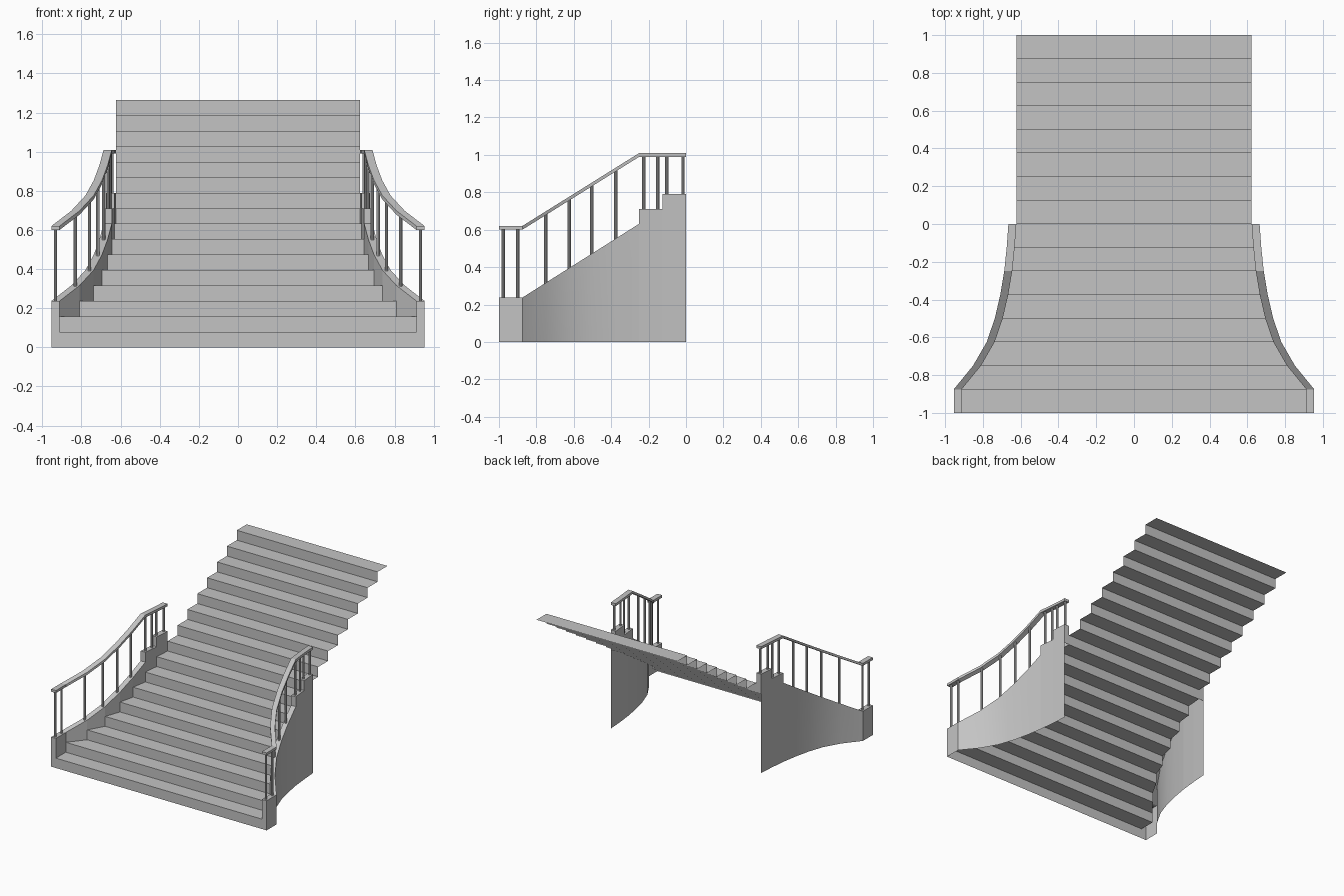
import bpy, bmesh, math
from mathutils import Vector

if "Cube" in bpy.data.objects:
    bpy.data.objects.remove(bpy.data.objects["Cube"])

RUN, RISE, STEPS = 0.125, 0.079, 16
WALL = 0.042          # balustrade thickness
CURB = 2 * RISE       # curb height above the treads
# half width of the flight at each riser, narrowing to a straight upper run
HALF = [0.912, 0.912, 0.81, 0.738, 0.695, 0.666, 0.645, 0.632, 0.623]

stone = bpy.data.materials.new("light_grey_stone")
stone.use_nodes = True
GREY = (0.55, 0.55, 0.55, 1)
stone.diffuse_color = GREY
stone.node_tree.nodes["Principled BSDF"].inputs["Base Color"].default_value = GREY


def half(i):
    return HALF[min(i, len(HALF) - 1)]


def y_at(i):
    return -1 + i * RUN


def lerp_half(y):
    t = (y + 1) / RUN
    i = min(int(t), len(HALF) - 2)
    return HALF[i] + (HALF[i + 1] - HALF[i]) * (t - i)


def slope(y, low, high):
    """Level, then a straight climb between the second and seventh riser, then level."""
    t = (y - y_at(1)) / (5 * RUN)
    return low + (high - low) * max(0, min(1, t))


def curb_ends(i):
    """Curb top height at both ends of segment i."""
    if i >= 6:
        z = (i + 1) * RISE + CURB
        return z, z
    return tuple(slope(y_at(k), RISE + CURB, 6 * RISE + CURB) for k in (i, i + 1))


def quad(bm, *points):
    bm.faces.new([bm.verts.new(p) for p in points])


def finish(bm, name, mirrored=False, smooth=True, recalc=True):
    bmesh.ops.remove_doubles(bm, verts=bm.verts, dist=0.0005)
    if recalc:
        bmesh.ops.recalc_face_normals(bm, faces=bm.faces)
    mesh = bpy.data.meshes.new(name)
    bm.to_mesh(mesh)
    bm.free()
    obj = bpy.data.objects.new(name, mesh)
    bpy.context.collection.objects.link(obj)
    mesh.materials.append(stone)
    if smooth:
        bpy.ops.object.select_all(action="DESELECT")
        obj.select_set(True)
        bpy.context.view_layer.objects.active = obj
        bpy.ops.object.shade_smooth_by_angle(angle=math.radians(30))
    if mirrored:
        obj.modifiers.new("Mirror", "MIRROR")
    return obj


# Flight of steps: a folded sheet of risers and treads
bm = bmesh.new()
for i in range(STEPS):
    a, b, y0, y1 = half(i), half(i + 1), y_at(i), y_at(i + 1)
    z0, z1 = i * RISE, (i + 1) * RISE
    quad(bm, (-a, y0, z0), (a, y0, z0), (a, y0, z1), (-a, y0, z1))
    quad(bm, (-a, y0, z1), (a, y0, z1), (b, y1, z1), (-b, y1, z1))
finish(bm, "steps", smooth=False, recalc=False)

# Curved side walls: outer sheet to the ground, inner sheet down to the treads
bm = bmesh.new()
last = len(HALF) - 1
for i in range(last):
    a, b, y0, y1 = half(i), half(i + 1), y_at(i), y_at(i + 1)
    t0, t1 = curb_ends(i)
    tread = (i + 1) * RISE
    quad(bm, (a + WALL, y0, 0), (b + WALL, y1, 0), (b + WALL, y1, t1), (a + WALL, y0, t0))
    quad(bm, (b, y1, tread), (a, y0, tread), (a, y0, t0), (b, y1, t1))
    quad(bm, (a, y0, t0), (a + WALL, y0, t0), (b + WALL, y1, t1), (b, y1, t1))
    # front of the wall, and the small rises near its top
    below = curb_ends(i - 1)[1] if i else 0
    if t0 - below > 0.01:
        quad(bm, (a, y0, below), (a + WALL, y0, below), (a + WALL, y0, t0), (a, y0, t0))
top = curb_ends(last - 1)[1]
e = HALF[-1]
quad(bm, (e + WALL, 0, top - CURB), (e, 0, top - CURB), (e, 0, top), (e + WALL, 0, top))
finish(bm, "side_walls", mirrored=True)

# Handrails: a flat bar swept along the wall line
RAIL_LOW, RAIL_HIGH, RAIL_THICK = 0.62, 1.01, 0.02
bm = bmesh.new()
rings = []
for i, x in enumerate(HALF):
    y = y_at(i)
    z = slope(y, RAIL_LOW, RAIL_HIGH)
    rings.append([bm.verts.new(p) for p in (
        (x, y, z - RAIL_THICK), (x + WALL, y, z - RAIL_THICK), (x + WALL, y, z), (x, y, z))])
for r, s in zip(rings, rings[1:]):
    for k in range(4):
        n = (k + 1) % 4
        bm.faces.new((r[k], r[n], s[n], s[k]))
bm.faces.new(rings[0])
bm.faces.new(rings[-1])
finish(bm, "handrails", mirrored=True)

# Balusters: slim round posts between wall and handrail
bm = bmesh.new()
for y in (-0.978, -0.9, -0.75, -0.625, -0.503, -0.375, -0.225, -0.152, -0.102, -0.016):
    i = min(int((y + 1) / RUN), last - 1)
    t0, t1 = curb_ends(i)
    bottom = t0 + (t1 - t0) * ((y - y_at(i)) / RUN) - 0.006
    height = slope(y, RAIL_LOW, RAIL_HIGH) - RAIL_THICK / 2 - bottom
    post = bmesh.ops.create_cone(bm, cap_ends=True, segments=10, radius1=0.009,
                                 radius2=0.009, depth=height)
    bmesh.ops.translate(bm, verts=post["verts"],
                        vec=Vector((lerp_half(y) + WALL / 2, y, bottom + height / 2)))
finish(bm, "balusters", mirrored=True)
